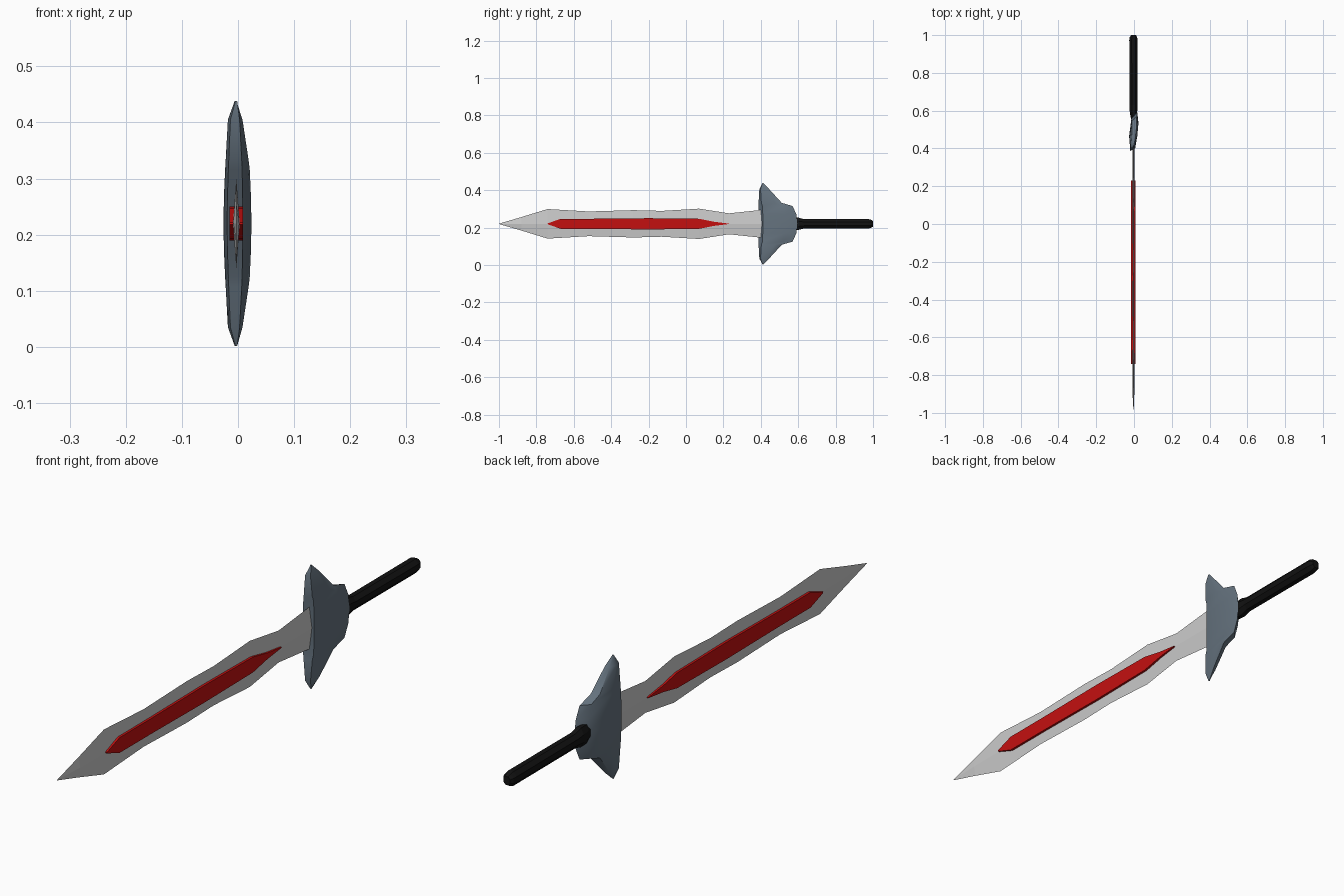
import bpy, bmesh, math

if "Cube" in bpy.data.objects:
    bpy.data.objects.remove(bpy.data.objects["Cube"])

CX, CZ = -0.003, 0.22


def material(name, rgb):
    m = bpy.data.materials.new(name)
    m.diffuse_color = (*rgb, 1)
    m.use_nodes = True
    m.node_tree.nodes["Principled BSDF"].inputs["Base Color"].default_value = m.diffuse_color
    return m


def loft(name, rings, mat=None, smooth=False):
    """Skin a list of equal-length closed rings and cap both ends."""
    bm = bmesh.new()
    loops = [[bm.verts.new(p) for p in r] for r in rings]
    n = len(rings[0])
    for a, b in zip(loops, loops[1:]):
        for i in range(n):
            j = (i + 1) % n
            bm.faces.new((a[i], a[j], b[j], b[i]))
    bm.faces.new(loops[0][::-1])
    bm.faces.new(loops[-1])
    bmesh.ops.remove_doubles(bm, verts=bm.verts[:], dist=1e-5)
    bmesh.ops.recalc_face_normals(bm, faces=bm.faces[:])
    me = bpy.data.meshes.new(name)
    bm.to_mesh(me)
    bm.free()
    ob = bpy.data.objects.new(name, me)
    bpy.context.collection.objects.link(ob)
    if mat:
        me.materials.append(mat)
    if smooth:
        bpy.ops.object.select_all(action='DESELECT')
        ob.select_set(True)
        bpy.context.view_layer.objects.active = ob
        bpy.ops.object.shade_smooth_by_angle(angle=math.radians(40))
    return ob


red = material("red", (0.55, 0.005, 0.005))
black = material("black", (0.006, 0.006, 0.006))
steel = material("slate_steel", (0.13, 0.17, 0.21))

# Blade: wavy outline with a diamond-shaped section
outline = [(-1, 0.001), (-0.88, 0.036), (-0.74, 0.079), (-0.52, 0.066),
           (-0.28, 0.073), (-0.13, 0.069), (0.07, 0.081), (0.23, 0.056),
           (0.41, 0.075), (0.45, 0.075)]
rings = []
for y, w in outline:
    t = min(0.006, w * 0.15)
    rings.append([(CX - t, y, CZ), (CX, y, CZ + w), (CX + t, y, CZ), (CX, y, CZ - w)])
loft("blade", rings)

# Red inlay: slab standing proud of both blade faces
inlay = [(-0.74, 0.002), (-0.67, 0.027), (-0.5, 0.027), (-0.2, 0.03),
         (0.07, 0.027), (0.15, 0.011), (0.23, 0.001)]
loft("red_inlay", [[(CX + sx * 0.012, y, CZ + sz * w)
                    for sx, sz in ((-1, -1), (-1, 1), (1, 1), (1, -1))]
                   for y, w in inlay], red)

# Guard: skewed sections stacked along z, mirrored about the blade line
half = [(0.0, 0.386, 0.595, -0.026, 0.024), (0.05, 0.386, 0.59, -0.025, 0.023),
        (0.095, 0.387, 0.57, -0.023, 0.021), (0.112, 0.388, 0.512, -0.022, 0.019),
        (0.185, 0.392, 0.445, -0.018, 0.008), (0.218, 0.409, 0.412, -0.006, -0.004)]
rings = []
for sign, part in ((-1, half[:0:-1]), (1, half)):
    for h, y0, y1, xl, xr in part:
        d = y1 - y0
        z = CZ + sign * h
        rings.append([(xl * 0.75, y0, z), (xr * 0.35, y0 + d * 0.12, z),
                      (xr, y0 + d * 0.7, z), (xr * 0.7, y1, z),
                      (xl * 0.5, y0 + d * 0.85, z), (xl, y0 + d * 0.38, z)])
loft("guard", rings, steel, True)

# Handle: octagonal grip with flared collar and bevelled pommel end
grip = [(0.55, 0.012, 0.03), (0.565, 0.016, 0.036), (0.60, 0.022, 0.036),
        (0.63, 0.022, 0.027), (0.975, 0.024, 0.027), (0.99, 0.021, 0.023),
        (1.0, 0.014, 0.016)]
angles = [math.radians(22.5 + 45 * i) for i in range(8)]
loft("handle", [[(CX + rx * math.cos(a), y, CZ + rz * math.sin(a)) for a in angles]
                for y, rx, rz in grip], black)
